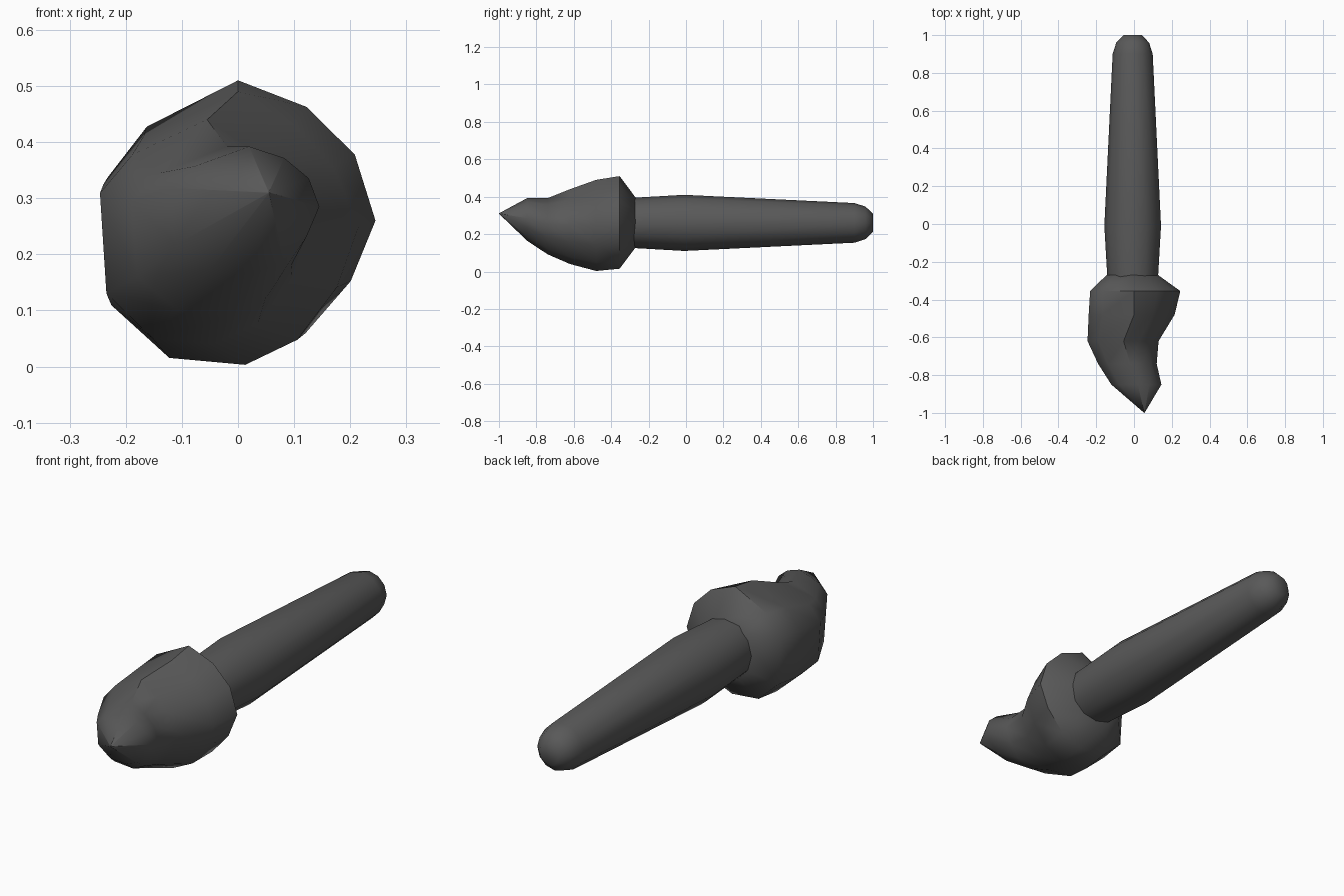
import bpy, bmesh, math

if "Cube" in bpy.data.objects:
    bpy.data.objects.remove(bpy.data.objects["Cube"])

charcoal = bpy.data.materials.new("charcoal")
charcoal.diffuse_color = (0.1, 0.1, 0.1, 1)
charcoal.use_nodes = True
charcoal.node_tree.nodes["Principled BSDF"].inputs["Base Color"].default_value = charcoal.diffuse_color


def loft(name, rings, angle):
    """Skin a list of equal-length point rings and cap both ends."""
    bm = bmesh.new()
    loops = [[bm.verts.new(p) for p in ring] for ring in rings]
    for a, b in zip(loops, loops[1:]):
        for i in range(len(a)):
            j = (i + 1) % len(a)
            bm.faces.new((a[i], a[j], b[j], b[i]))
    bm.faces.new(loops[0])
    bm.faces.new(loops[-1])
    bmesh.ops.remove_doubles(bm, verts=bm.verts, dist=0.0005)
    bmesh.ops.recalc_face_normals(bm, faces=bm.faces)
    mesh = bpy.data.meshes.new(name)
    bm.to_mesh(mesh)
    bm.free()
    mesh.materials.append(charcoal)
    ob = bpy.data.objects.new(name, mesh)
    bpy.context.collection.objects.link(ob)
    bpy.context.view_layer.objects.active = ob
    ob.select_set(True)
    bpy.ops.object.shade_smooth_by_angle(angle=math.radians(angle))
    ob.select_set(False)


# Tapered round handle with a blunt rounded end: (y, radius)
handle = [(-0.29, 0.134), (-0.27, 0.135), (-0.01, 0.15), (0.9, 0.106),
          (0.96, 0.087), (1.0, 0.048)]
loft("handle", [[(-0.007 + r * math.cos(i * math.pi / 6), y,
                  0.26 + r * math.sin(i * math.pi / 6)) for i in range(12)]
                for y, r in handle], 50)

# Uneven outline of the bristle bundle, scaled to each ring's extents
outline = [(1, 0), (0.85, 0.47), (0.5, 0.81), (0, 1), (-0.7, 0.67),
           (-1, 0.31), (-0.94, -0.57), (-0.51, -0.95), (0.06, -1),
           (0.49, -0.82), (0.82, -0.44)]
# Bristle rings: y, left, right, bottom, top, middle x, middle z, dent
bristles = [(-0.27, -0.145, 0.127, 0.128, 0.396, -0.007, 0.26, 1.0),
            (-0.355, -0.232, 0.245, 0.015, 0.51, 0.0, 0.26, 1.0),
            (-0.48, -0.24, 0.215, 0.003, 0.49, 0.0, 0.25, 0.93),
            (-0.62, -0.246, 0.13, 0.04, 0.44, -0.055, 0.25, 0.88),
            (-0.74, -0.19, 0.12, 0.092, 0.392, -0.02, 0.25, 0.93),
            (-0.85, -0.12, 0.145, 0.165, 0.392, 0.02, 0.285, 1.0),
            (-1.0, 0.054, 0.056, 0.309, 0.311, 0.055, 0.31, 1.0)]
rings = []
for y, left, right, low, high, cx, cz, dent in bristles:
    ring = []
    for i, (u, v) in enumerate(outline):
        # the fold beside the ridge sinks inwards
        k = dent if i in (1, 2) else 1
        x = cx + k * u * (right - cx if u > 0 else cx - left)
        z = cz + k * v * (high - cz if v > 0 else cz - low)
        ring.append((x, y, z))
    rings.append(ring)
loft("bristles", rings, 50)
